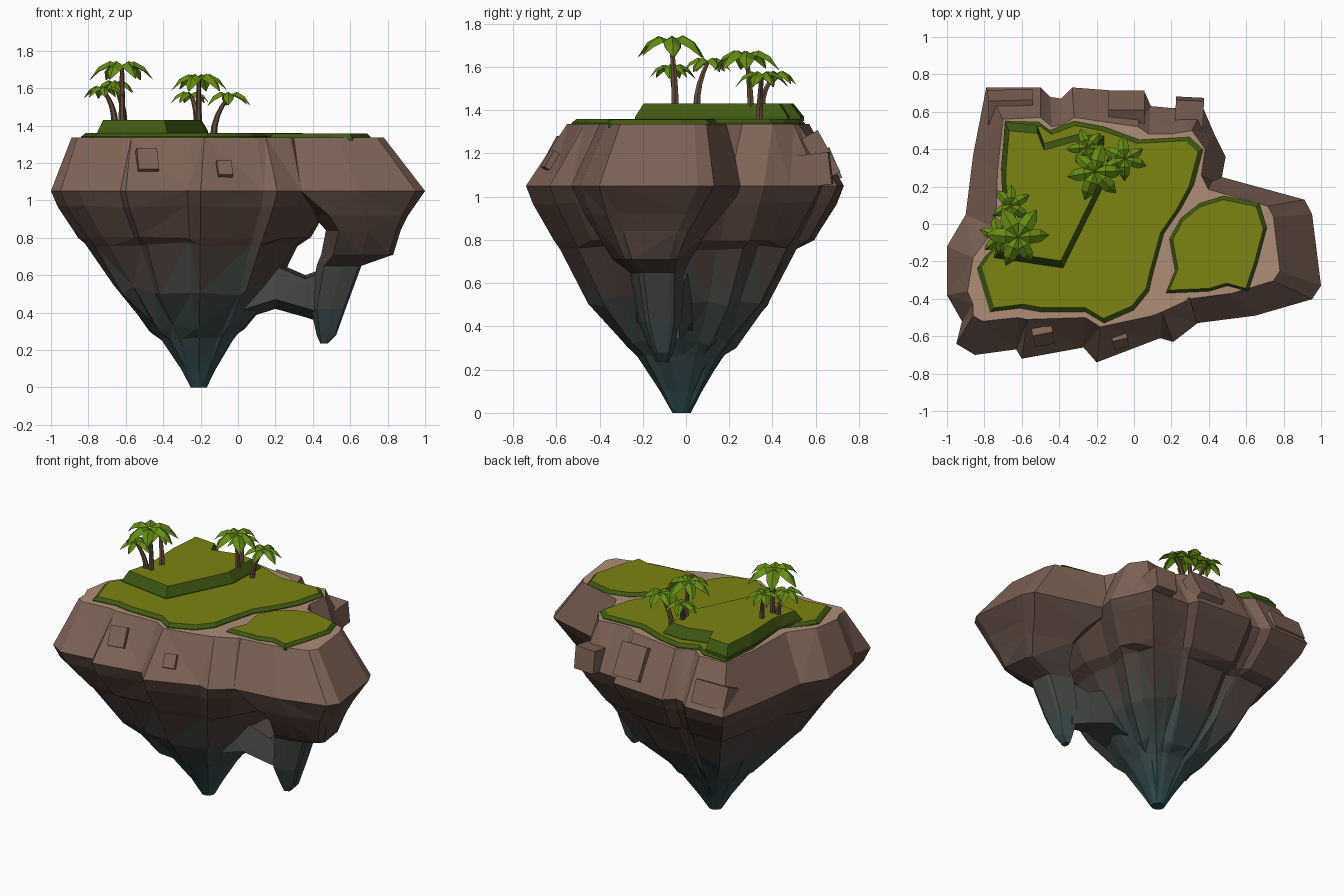
import bpy, bmesh, math, random
from mathutils import Vector, Matrix

if "Cube" in bpy.data.objects:
    bpy.data.objects.remove(bpy.data.objects["Cube"])
random.seed(4)


def mat(name, col):
    m = bpy.data.materials.new(name)
    m.diffuse_color = (*col, 1)
    m.use_nodes = True
    m.node_tree.nodes["Principled BSDF"].inputs["Base Color"].default_value = m.diffuse_color
    return m


SAND = mat("sand", (.42, .27, .18))
GRASS = mat("grass", (.20, .23, .006))
EDGE = mat("grass_edge", (.05, .10, .006))
LEAF = mat("leaf", (.13, .27, .006))
BARK = mat("bark", (.13, .075, .045))
ROCK = [mat("rock_%d" % i, c) for i, c in enumerate(
    [(.03, .075, .08), (.045, .07, .07), (.06, .065, .06), (.075, .055, .048), (.10, .06, .048), (.21, .125, .095)])]


def make(name, bm, mats):
    me = bpy.data.meshes.new(name)
    bmesh.ops.recalc_face_normals(bm, faces=bm.faces)
    bm.to_mesh(me)
    bm.free()
    for m in mats:
        me.materials.append(m)
    ob = bpy.data.objects.new(name, me)
    bpy.context.collection.objects.link(ob)
    return ob


def loft(bm, rings):
    """Join rings of equal length with quads and close both ends."""
    vs = [[bm.verts.new(p) for p in r] for r in rings]
    n = len(vs[0])
    for a, b in zip(vs, vs[1:]):
        for i in range(n):
            bm.faces.new((a[i], a[(i + 1) % n], b[(i + 1) % n], b[i]))
    bm.faces.new(vs[0])
    bm.faces.new(vs[-1])


def rock_loft(name, rings):
    bm = bmesh.new()
    loft(bm, rings)
    bmesh.ops.triangulate(bm, faces=bm.faces)
    return make(name, bm, [])


# main rock: widest outline (x, y) paired with the top rim outline (x, y)
OUT = [(-.79, .73, -.70, .56), (-.50, .73, -.50, .57), (-.45, .68, -.44, .52), (-.39, .67, -.38, .53),
       (-.33, .73, -.32, .57), (.06, .70, .02, .52), (.09, .63, .08, .48), (.20, .62, .19, .48),
       (.37, .62, .31, .50), (.43, .48, .38, .40), (.49, .36, .36, .26), (.46, .20, .40, .18),
       (.52, 0, .45, 0), (.50, -.25, .40, -.25), (.34, -.53, .28, -.41), (.21, -.63, .15, -.47),
       (.14, -.61, .10, -.49), (-.20, -.74, -.18, -.55), (-.27, -.66, -.26, -.50), (-.60, -.72, -.57, -.51),
       (-.63, -.67, -.62, -.50), (-.85, -.70, -.81, -.52), (-.95, -.64, -.86, -.49), (-.92, -.52, -.86, -.43),
       (-1, -.38, -.89, -.36), (-1, -.12, -.86, -.18), (-.90, .05, -.74, -.02), (-.86, .37, -.73, .28)]
C = Vector((-.21, -.02))
rings = [[(a, b, 1.335) for _, _, a, b in OUT], [(x, y, 1.05) for x, y, _, _ in OUT]]
flute = [random.uniform(-.06, .06) for _ in OUT]
for z, s, t, j in [(.97, .955, 0, .01), (.80, .82, .1, .004), (.765, .75, .12, .012), (.52, .575, .3, .03),
                   (.32, .36, .45, .025), (.26, .27, .6, .01), (.10, .13, .8, .008), (0, .058, 1, 0)]:
    ring = []
    for (x, y, _, _), f in zip(OUT, flute):
        d = Vector((x, y)) - C
        d = d.lerp(d.normalized() * .74, t)
        p = C + d * s * (1 + (f if .05 < z < .78 else 0))
        ring.append((p.x, p.y, z + random.uniform(-j, j)))
    rings.append(ring)
island = rock_loft("island_rock", rings)

# side lobe tapering into a hanging leg: one outline fitted into a box per level
LOBE = [(.25, 1), (.89, .825), (.94, .73), (1, .25), (.94, .16), (.56, .05), (.17, 0), (0, .4)]
levels = [(1.335, .20, .78, -.40, .20), (1.05, .20, 1, -.53, .27), (.92, .40, .91, -.47, .17),
          (.84, .47, .87, -.42, .10), (.71, .445, .83, -.34, .02), (.65, .42, .66, -.26, -.01),
          (.42, .39, .575, -.22, -.02), (.28, .42, .525, -.16, -.06), (.235, .44, .48, -.14, -.08)]
parts = [rock_loft("lobe", [[(a + u * (b - a), c + v * (d - c), z) for u, v in LOBE] for z, a, b, c, d in levels])]

# bridge from the main cone to the leg
secs = [(-.08, .33, .70, .13), (.20, .42, .67, .13), (.36, .375, .60, .10), (.47, .34, .64, .07)]
parts.append(rock_loft("bridge", [[(x, -.10 - w, a + .05), (x, -.10 + w, a), (x, -.10 + w * .9, b), (x, -.10 - w * .7, b - .02)]
                                  for x, a, b, w in secs]))

# blocks jutting from the cliff: centre, size, tilt about x, turn about z
for c, s, tilt, turn in [((-.04, .605, 1.18), (.19, .13, .22), .5, 0), ((.295, .57, 1.12), (.15, .20, .15), .12, -.05),
                         ((-.66, .625, 1.13), (.24, .14, .15), .4, .03), ((-.49, -.575, 1.20), (.11, .1, .13), -.5, .2),
                         ((-.08, -.60, 1.15), (.08, .1, .09), -.55, .25)]:
    bm = bmesh.new()
    m = (Matrix.Translation(c) @ Matrix.Rotation(turn, 4, 'Z') @ Matrix.Rotation(tilt, 4, 'X')
         @ Matrix.Diagonal((*s, 1)))
    bmesh.ops.create_cube(bm, size=1, matrix=m)
    parts.append(make("block", bm, []))

# merge all rock into one skin
for p in parts:
    b = island.modifiers.new("join", 'BOOLEAN')
    b.operation, b.solver, b.object = 'UNION', 'EXACT', p
dg = bpy.context.evaluated_depsgraph_get()
me = bpy.data.meshes.new_from_object(island.evaluated_get(dg))
island.modifiers.clear()
island.data = me
for p in parts:
    bpy.data.objects.remove(p)
me.materials.clear()
for m in ROCK + [SAND]:
    me.materials.append(m)
for f in me.polygons:
    z = f.center.z
    f.material_index = 6 if z > 1.32 and f.normal.z > .9 else sum(z > k for k in (.2, .42, .6, .76, 1.04))


# grass slabs: outline extruded up, upper edge drawn in (and shifted in y)
def slab(name, pts, z0, z1, inset, lip=.02, shift=0):
    bm = bmesh.new()
    cx, cy = (sum(p[i] for p in pts) / len(pts) for i in (0, 1))
    top = [(cx + (x - cx) * inset, cy + (y - cy) * inset + shift, z1) for x, y in pts]
    loft(bm, [[(x, y, z0) for x, y in pts], [(x, y, z1 - lip) for x, y in pts], top])
    ob = make(name, bm, [EDGE, GRASS])
    for f in ob.data.polygons:
        f.material_index = int(f.normal.z > .99)


slab("main_grass", [(-.69, .55), (-.51, .545), (-.45, .5), (-.32, .55), (-.16, .52), (.03, .45), (.3, .465), (.37, .4),
                    (.32, .21), (.25, .08), (.16, -.05), (.10, -.27), (.08, -.36), (0, -.46), (-.16, -.53),
                    (-.26, -.47), (-.5, -.47), (-.61, -.45), (-.77, -.47), (-.84, -.24), (-.8, -.18), (-.68, -.05),
                    (-.71, .29)], 1.32, 1.36, .955)
slab("lobe_grass", [(.19, -.08), (.25, .03), (.35, .11), (.48, .15), (.67, .11), (.71, -.02), (.66, -.21), (.61, -.36),
                    (.5, -.33), (.4, -.36), (.17, -.37), (.22, -.25)], 1.32, 1.357, .93)
slab("raised_grass", [(-.69, .545), (-.52, .53), (-.48, .43), (-.30, .48), (-.16, .47), (-.17, .19), (-.38, -.235),
                      (-.75, -.18), (-.70, 0), (-.71, .3)], 1.35, 1.43, .89, .06, -.015)


# palms: bent trunk plus a crown of folded, drooping leaves
def palm(i, base, crown, size):
    a, b = Vector(base), Vector(crown)
    bm = bmesh.new()
    rings = []
    for k in range(5):
        t = k / 4
        p = a.lerp(b, t)
        p.x, p.y = a.lerp(b, t * t).xy
        r = .019 - .008 * t
        rings.append([p + Vector((r * math.cos(q * math.tau / 6), r * math.sin(q * math.tau / 6), 0)) for q in range(6)])
    loft(bm, rings)
    make("palm_trunk_%d" % i, bm, [BARK])
    bm = bmesh.new()
    for k in range(6):
        ang = k * math.tau / 6 + i * .4 + random.uniform(-.2, .2)
        L = size * random.uniform(.88, 1.08)
        m = Matrix.Translation(b) @ Matrix.Rotation(ang, 4, 'Z')
        rows = []
        for u, h, w in [(.03, .08, .05), (.38, .2, .24), (.72, .02, .21), (1, -.38, .015)]:
            rows.append([bm.verts.new(m @ Vector((u * L, v * w * L, (h - abs(v) * .7 * w) * L))) for v in (-1, 0, 1)])
        for p, q in zip(rows, rows[1:]):
            for c in (0, 1):
                bm.faces.new((p[c], p[c + 1], q[c + 1], q[c]))
    make("palm_leaves_%d" % i, bm, [LEAF])


for i, args in enumerate([((-.62, -.05, 1.42), (-.62, -.07, 1.71), .165),
                          ((-.61, .05, 1.42), (-.66, .10, 1.62), .12),
                          ((-.66, -.05, 1.42), (-.72, -.07, 1.59), .11),
                          ((-.21, .30, 1.36), (-.21, .28, 1.645), .15),
                          ((-.13, .34, 1.35), (-.05, .35, 1.555), .12),
                          ((-.22, .35, 1.42), (-.25, .41, 1.56), .105)]):
    palm(i, *args)
